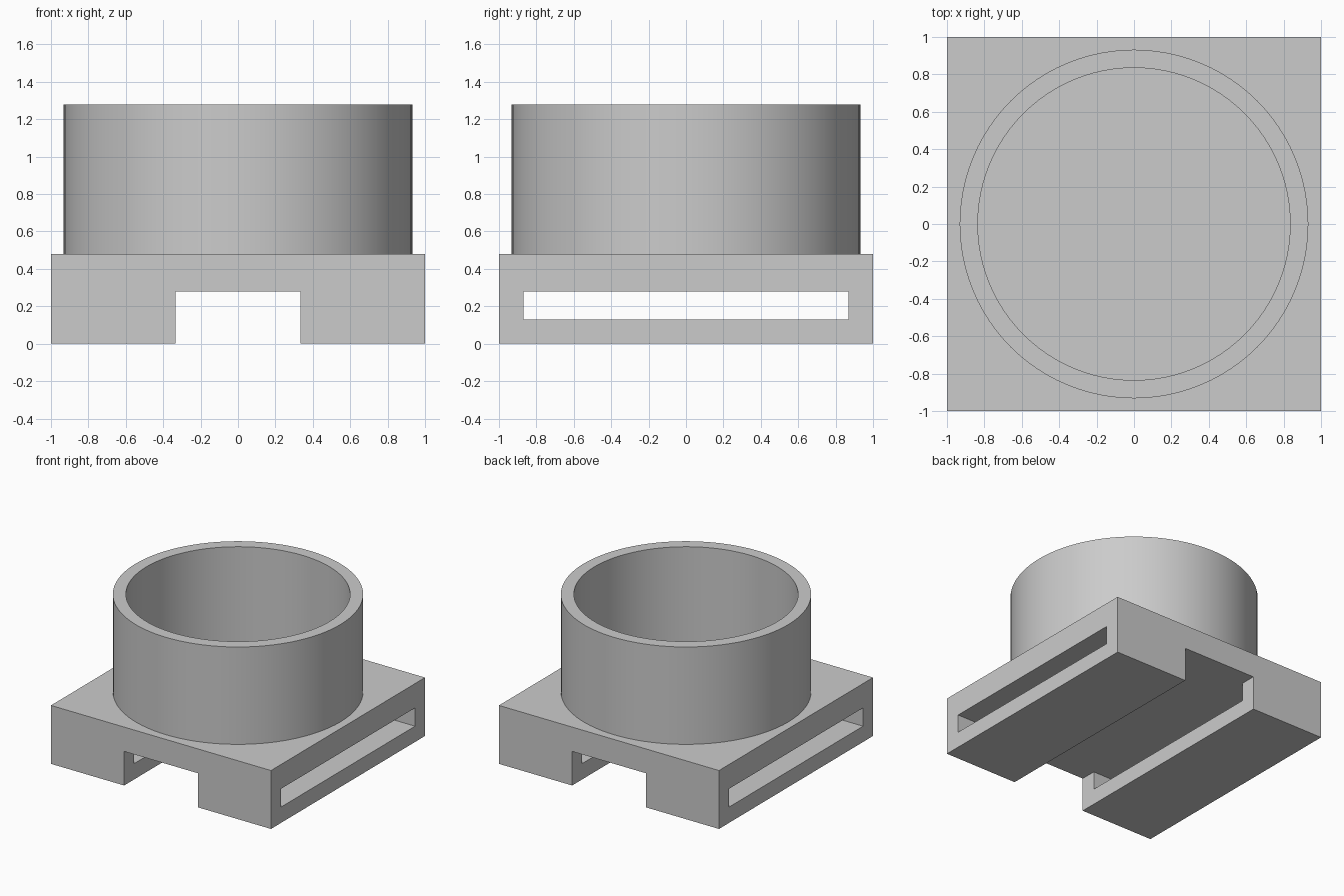
import bpy, bmesh, math

if "Cube" in bpy.data.objects:
    bpy.data.objects.remove(bpy.data.objects["Cube"], do_unlink=True)

grey = bpy.data.materials.new("plain grey")
grey.use_nodes = True
colour = (0.6, 0.6, 0.6, 1)
grey.diffuse_color = colour
grey.node_tree.nodes["Principled BSDF"].inputs["Base Color"].default_value = colour


def add_object(name, bm):
    bmesh.ops.recalc_face_normals(bm, faces=bm.faces)
    mesh = bpy.data.meshes.new(name)
    bm.to_mesh(mesh)
    bm.free()
    mesh.materials.append(grey)
    obj = bpy.data.objects.new(name, mesh)
    bpy.context.collection.objects.link(obj)
    return obj


def box(name, half_x, half_y, low, high):
    bm = bmesh.new()
    bmesh.ops.create_cube(bm, size=2)
    for v in bm.verts:
        v.co = (v.co.x * half_x, v.co.y * half_y, high if v.co.z > 0 else low)
    return add_object(name, bm)


def activate(obj):
    bpy.ops.object.select_all(action="DESELECT")
    obj.select_set(True)
    bpy.context.view_layer.objects.active = obj


# Square base with an underside channel and a strap slot through both rails
ceiling = 0.28
base = box("base", 1, 1, 0, 0.48)
cutters = [box("channel_cutter", 0.335, 1.2, -0.2, ceiling),
           box("strap_slot_cutter", 1.2, 0.87, 0.13, ceiling)]
for cutter in cutters:
    cut = base.modifiers.new(cutter.name, "BOOLEAN")
    cut.operation = "DIFFERENCE"
    cut.solver = "EXACT"
    cut.object = cutter
    cutter.hide_render = True
activate(base)
for cutter in cutters:
    bpy.ops.object.modifier_apply(modifier=cutter.name)
    bpy.data.objects.remove(cutter, do_unlink=True)

# Round cup wall, spun from its rectangular section
bm = bmesh.new()
section = [bm.verts.new((r, 0, z)) for r, z in
           ((0.835, 0.47), (0.932, 0.47), (0.932, 1.28), (0.835, 1.28))]
edges = [bm.edges.new((section[i - 1], section[i])) for i in range(4)]
bmesh.ops.spin(bm, geom=section + edges, cent=(0, 0, 0), axis=(0, 0, 1),
               angle=math.tau, steps=96, use_merge=True)
bmesh.ops.remove_doubles(bm, verts=bm.verts, dist=0.0001)
cup = add_object("cup_wall", bm)
activate(cup)
bpy.ops.object.shade_smooth_by_angle(angle=math.radians(30))
